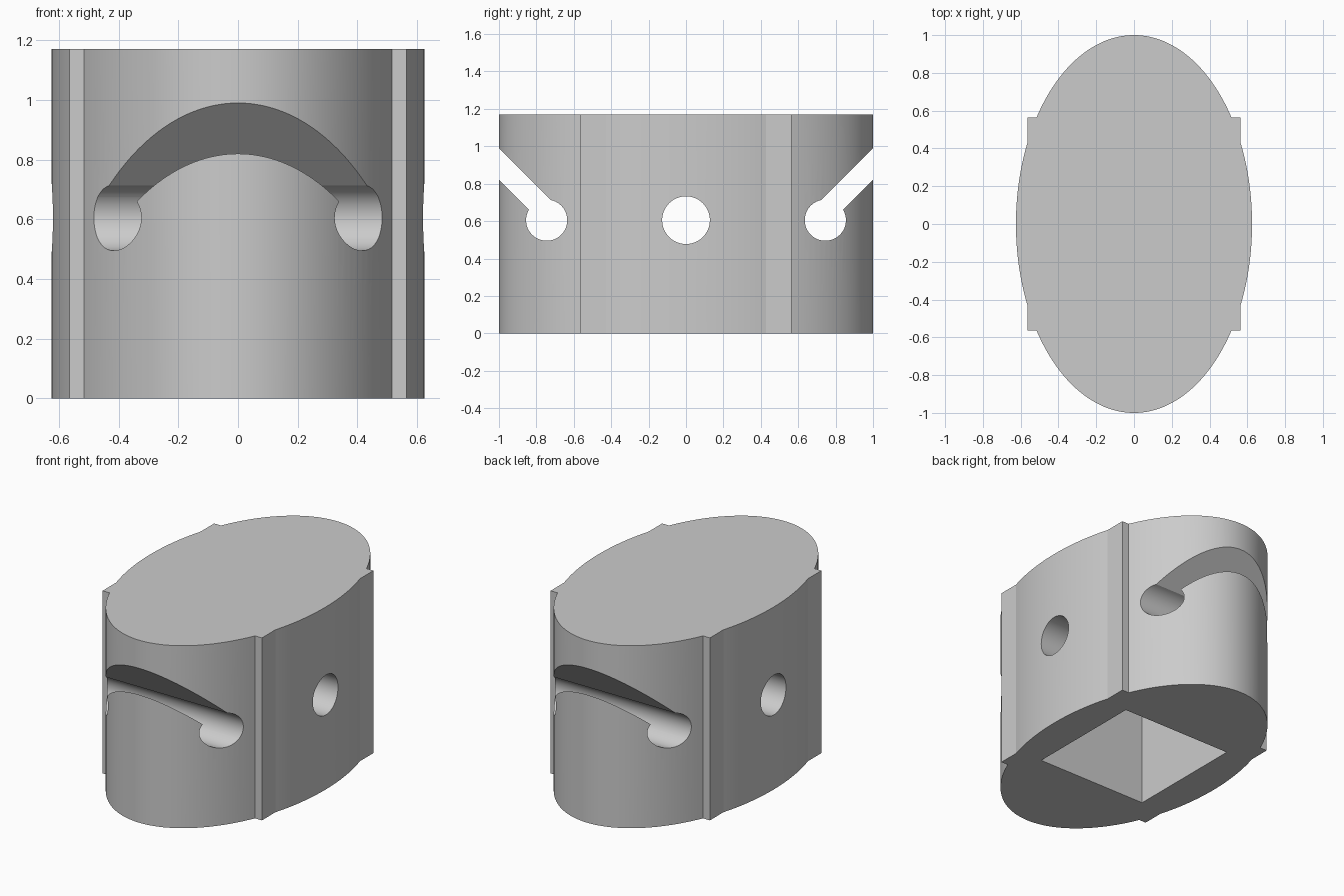
import bpy, math

HALF_W, HALF_L, HEIGHT = 0.625, 1.0, 1.17   # oval body
LUG = 0.565                                 # half width of the square lugs
SOCKET, DEPTH = 0.395, 0.98                 # square socket in the underside

cube = bpy.data.objects.get("Cube")
if cube:
    bpy.data.objects.remove(cube, do_unlink=True)

grey = bpy.data.materials.new("plain_grey")
grey.use_nodes = True
colour = (0.6, 0.6, 0.6, 1)
grey.diffuse_color = colour
grey.node_tree.nodes["Principled BSDF"].inputs["Base Color"].default_value = colour


def prism(name, outline, low, high, place):
    """Extrude a counter-clockwise outline; place maps (u, v, w) to x, y, z."""
    n = len(outline)
    verts = [place(u, v, w) for w in (low, high) for u, v in outline]
    faces = [tuple(reversed(range(n))), tuple(range(n, 2 * n))]
    faces += [(i, (i + 1) % n, n + (i + 1) % n, n + i) for i in range(n)]
    mesh = bpy.data.meshes.new(name)
    mesh.from_pydata(verts, [], faces)
    mesh.materials.append(grey)
    obj = bpy.data.objects.new(name, mesh)
    bpy.context.collection.objects.link(obj)
    return obj


def upright(u, v, w):
    return (u, v, w)


def across(u, v, w):
    return (w, u, v)


def arc(cu, cv, ru, rv, start, end, steps):
    angles = [start + (end - start) * i / steps for i in range(steps + 1)]
    return [(cu + ru * math.cos(a), cv + rv * math.sin(a)) for a in angles]


def circle(cu, cv, r):
    return arc(cu, cv, r, r, 0, math.tau, 64)[:-1]


# Oval body with four square lug corners, from one quarter outline
quarter = arc(0, 0, HALF_W, HALF_L, 0, math.acos(LUG / HALF_W), 14)
quarter.append((LUG, LUG))
quarter += arc(0, 0, HALF_W, HALF_L, math.asin(LUG / HALF_L), math.pi / 2, 24)
half = quarter + [(-x, y) for x, y in reversed(quarter[:-1])]
outline = half + [(-x, -y) for x, y in half[1:-1]]
body = prism("oval_body", outline, 0, HEIGHT, upright)

# Cutters: socket, cross pin hole, and a round channel with sloping slot per end
s = SOCKET
cutters = [
    prism("socket_cutter", [(-s, -s), (s, -s), (s, s), (-s, s)], -0.1, DEPTH, upright),
    prism("pin_hole_cutter", circle(0, 0.605, 0.1275), -1, 1, across),
]
for side in (1, -1):
    cutters.append(prism("channel_cutter", circle(side * 0.745, 0.605, 0.11), -1, 1, across))
    slot = [(0.80, 0.62), (1.2, 1.02), (1.2, 1.19), (0.72, 0.71)]
    if side < 0:
        slot = [(-y, z) for y, z in reversed(slot)]
    cutters.append(prism("slot_cutter", slot, -1, 1, across))

bpy.ops.object.select_all(action='DESELECT')
body.select_set(True)
bpy.context.view_layer.objects.active = body
for cutter in cutters:
    cutter.hide_render = True
    cut = body.modifiers.new(cutter.name, 'BOOLEAN')
    cut.operation, cut.solver, cut.object = 'DIFFERENCE', 'EXACT', cutter
    bpy.ops.object.modifier_apply(modifier=cut.name)
for cutter in cutters:
    bpy.data.objects.remove(cutter, do_unlink=True)

# Smooth curved walls, crisp edges
bpy.ops.object.shade_smooth_by_angle(angle=math.radians(12))
